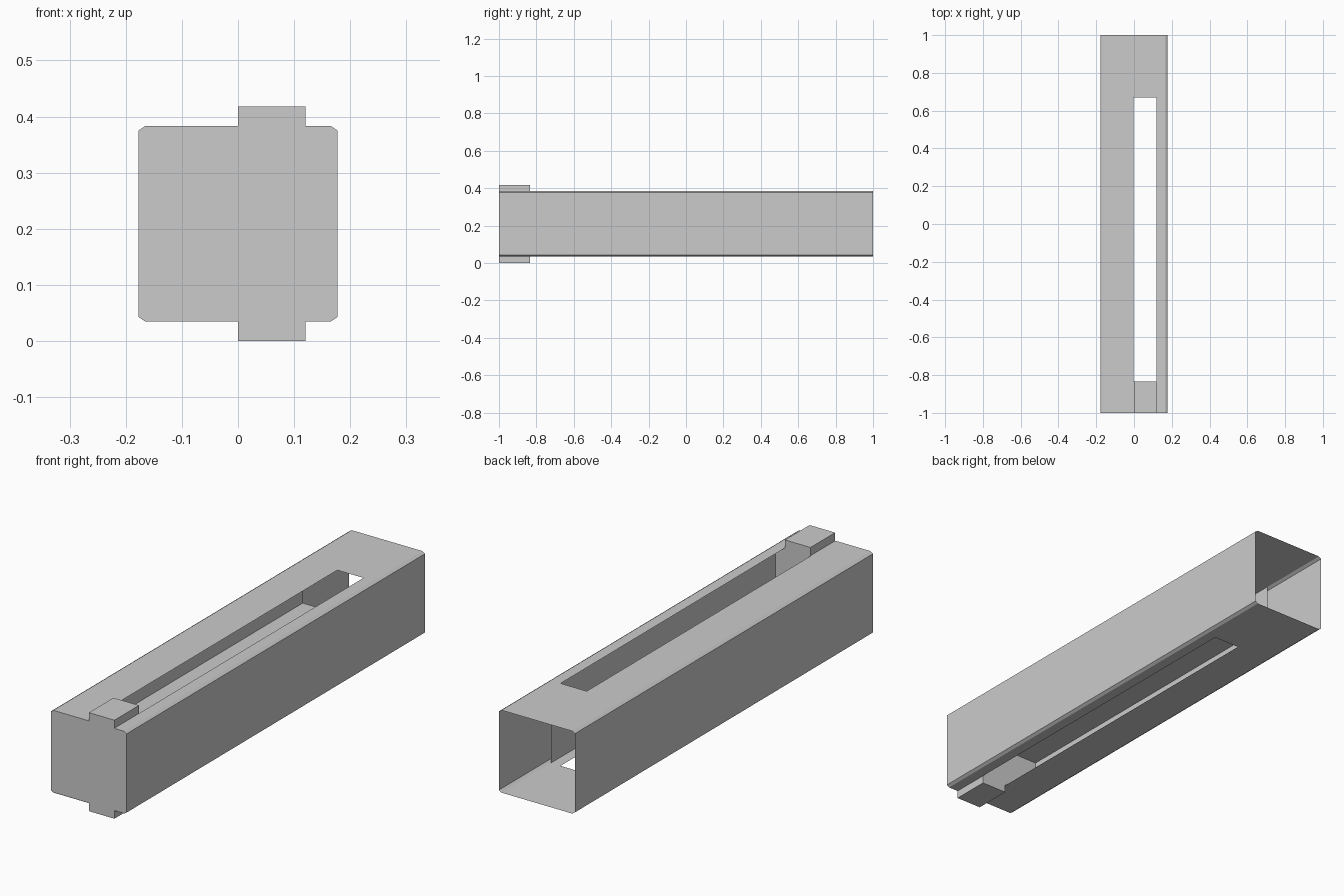
import bpy

if "Cube" in bpy.data.objects:
    bpy.data.objects.remove(bpy.data.objects["Cube"])

W, Z0, Z1 = 0.178, 0.034, 0.384        # tube half width, bottom, top
CX, CZ = 0.012, 0.008                  # corner chamfer
SL, SR = -0.003, 0.12                  # slot left and right
Y0, Y1, SLOT_END, BLOCK_END = -1.0, 1.0, 0.67, -0.835
MID = (Z0 + Z1) / 2


def make(name, verts, faces):
    mesh = bpy.data.meshes.new(name)
    mesh.from_pydata(verts, [], faces)
    obj = bpy.data.objects.new(name, mesh)
    bpy.context.collection.objects.link(obj)
    return obj


def sheet(name, profile, y0, y1):
    """Open strip of an (x, z) profile run along y."""
    n = len(profile)
    verts = [(x, y, z) for y in (y0, y1) for x, z in profile]
    faces = [(i, i + 1, n + i + 1, n + i) for i in range(n - 1)]
    return make(name, verts, faces)


def prism(name, profile, y0, y1):
    """Closed solid of an (x, z) profile run along y."""
    n = len(profile)
    verts = [(x, y, z) for y in (y0, y1) for x, z in profile]
    faces = [(i, (i + 1) % n, n + (i + 1) % n, n + i)[::-1] for i in range(n)]
    faces += [tuple(range(n)), tuple(range(2 * n - 1, n - 1, -1))]
    return make(name, verts, faces)


# Tube shell: left and right channels, leaving the slots open between them
for side, s, lip in (("left", -1, SL), ("right", 1, SR)):
    channel = [(lip, Z0), (s * (W - CX), Z0), (s * W, Z0 + CZ),
               (s * W, Z1 - CZ), (s * (W - CX), Z1), (lip, Z1)]
    sheet(f"{side}_channel", channel, Y0, Y1)
    # Inner liner and guide rail beside the slot
    xi = s * (W - 0.013)
    sheet(f"{side}_liner", [(xi, Z0), (xi, Z1)], BLOCK_END, SLOT_END)
    sheet(f"{side}_guide_rail", [(xi, MID - 0.008), (lip, MID - 0.008)],
          BLOCK_END, SLOT_END)

# Bridges closing the tube behind the slots
for name, z in (("bottom_bridge", Z0), ("top_bridge", Z1)):
    sheet(name, [(SL, z), (SR, z)], SLOT_END, Y1)

# Sliding end block with tabs standing out of both slots
e = 0.0008
w, a, b = W - e, Z0 + e, Z1 - e
block = [(-w + CX, a), (0, a), (0, 0), (SR, 0), (SR, a), (w - CX, a),
         (w, a + CZ), (w, b - CZ), (w - CX, b), (SR, b), (SR, 0.418),
         (0, 0.418), (0, b), (-w + CX, b), (-w, b - CZ), (-w, a + CZ)]
prism("slider_block", block, Y0, BLOCK_END)
